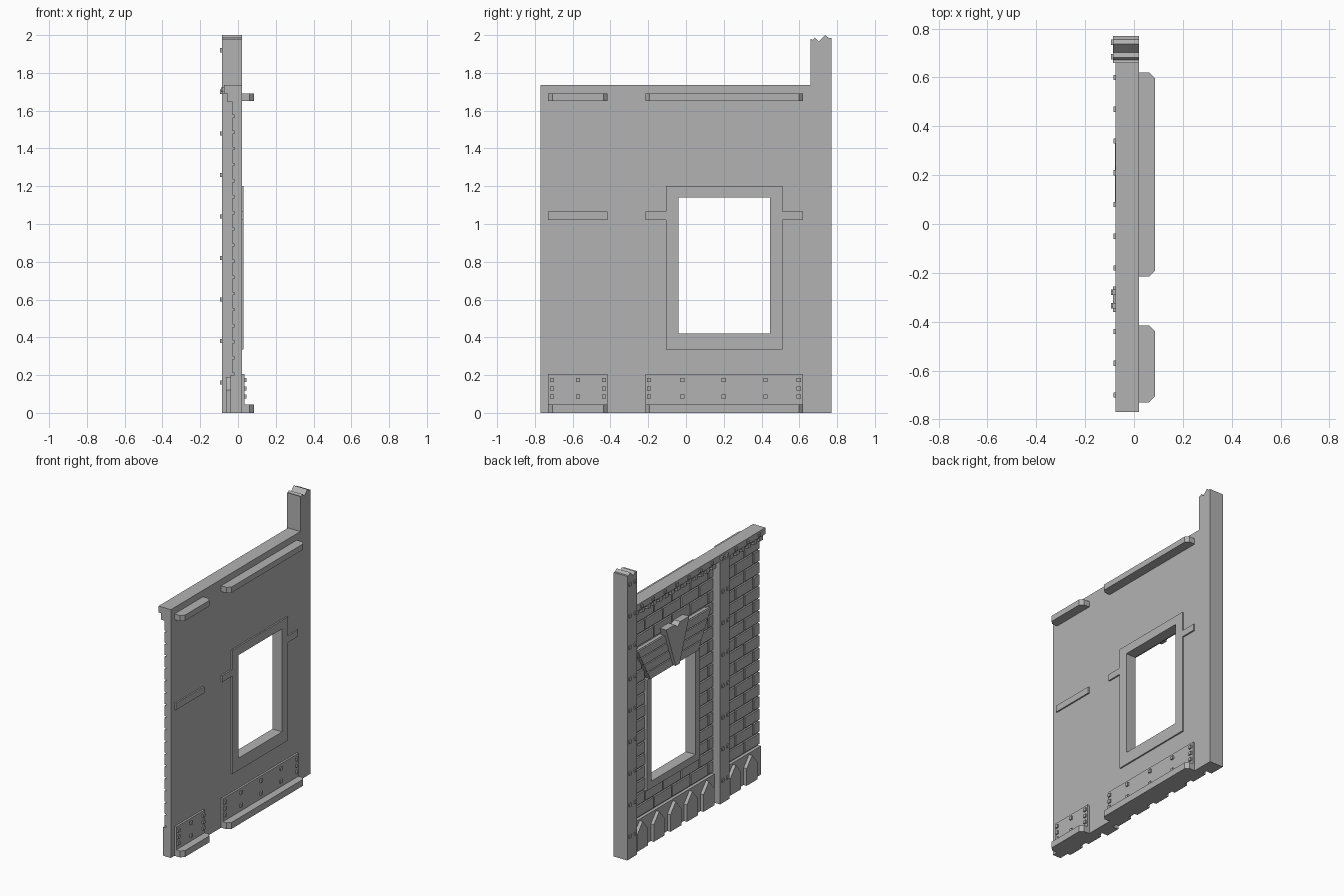
import bpy, bmesh

if "Cube" in bpy.data.objects:
    bpy.data.objects.remove(bpy.data.objects["Cube"])

stone = bpy.data.materials.new("grey_stone")
stone.diffuse_color = (0.45, 0.45, 0.45, 1)
stone.use_nodes = True
stone.node_tree.nodes["Principled BSDF"].inputs["Base Color"].default_value = stone.diffuse_color


def finish(name, bm):
    bmesh.ops.recalc_face_normals(bm, faces=bm.faces)
    me = bpy.data.meshes.new(name)
    bm.to_mesh(me)
    bm.free()
    me.materials.append(stone)
    ob = bpy.data.objects.new(name, me)
    bpy.context.collection.objects.link(ob)
    return ob


def add_prism(bm, pts, lo, hi, axis="x"):
    """Extrude a (y, z) outline along x, or an (x, y) outline along z."""
    put = (lambda p, d: (d, p[0], p[1])) if axis == "x" else (lambda p, d: (p[0], p[1], d))
    a = [bm.verts.new(put(p, lo)) for p in pts]
    b = [bm.verts.new(put(p, hi)) for p in pts]
    bm.faces.new(a)
    bm.faces.new(b[::-1])
    n = len(pts)
    for i in range(n):
        j = (i + 1) % n
        bm.faces.new((a[i], a[j], b[j], b[i]))


def add_box(bm, x0, x1, y0, y1, z0, z1):
    add_prism(bm, [(y0, z0), (y1, z0), (y1, z1), (y0, z1)], x0, x1)


def rect(y0, y1, z0, z1):
    return [(y0, z0), (y1, z0), (y1, z1), (y0, z1)]


def ring(name, outer, inner, x0, x1):
    """Rectangular slab with a rectangular hole."""
    bm = bmesh.new()
    loops = [[bm.verts.new((x, y, z)) for y, z in r]
             for x, r in ((x0, outer), (x1, outer), (x1, inner), (x0, inner))]
    for k in range(4):
        p, q = loops[k], loops[(k + 1) % 4]
        for i in range(4):
            j = (i + 1) % 4
            bm.faces.new((p[i], p[j], q[j], q[i]))
    return finish(name, bm)


OPENING = rect(-0.04, 0.445, 0.42, 1.14)
TABS = [(-0.73, -0.415), (-0.215, 0.62)]
POST_Y, END_Y, CAP_Z = 0.66, 0.77, 1.735
PIL0, PIL1 = -0.36, -0.255

# Wall panel and window surrounds
ring("wall_panel", rect(-END_Y, POST_Y, 0, CAP_Z), OPENING, -0.018, 0.02)
ring("inner_window_frame", rect(-0.105, 0.51, 0.335, 1.2), OPENING, 0.02, 0.03)
ring("outer_window_frame", rect(-0.09, 0.495, 0.37, 1.145), OPENING, -0.045, -0.018)

# Corner post with a broken top
bm = bmesh.new()
add_prism(bm, [(POST_Y, 0), (END_Y, 0), (END_Y, 1.985), (0.755, 1.985), (0.737, 2.0),
               (0.703, 1.965), (0.682, 1.987), (0.672, 1.975), (POST_Y, 1.98)], -0.085, 0.02)
finish("corner_post", bm)

# Pilaster
bm = bmesh.new()
add_box(bm, -0.085, -0.018, PIL0, PIL1, 0, 1.69)
finish("pilaster", bm)

# Stepped cap with small teeth below it
bm = bmesh.new()
add_box(bm, -0.075, -0.018, -END_Y, POST_Y, 1.69, CAP_Z)
add_box(bm, -0.05, -0.018, -END_Y, POST_Y, 1.665, 1.69)
for i in range(22):
    y = -END_Y + i * 0.065
    if y + 0.035 < PIL0 or y > PIL1:
        add_box(bm, -0.055, -0.018, y, y + 0.035, 1.645, 1.69)
finish("wall_cap", bm)

# Rivets on post, pilaster and cap
bm = bmesh.new()
s = 0.011
for row in range(9):
    z = 0.16 + row * 0.22
    cols = [0.685, 0.745] + ([-0.28, -0.335] if row < 7 else [])
    for y in cols:
        add_box(bm, -0.094, -0.085, y - s, y + s, z - s, z + s)
for i in range(11):
    y = 0.6 - i * 0.13
    if not PIL0 < y < PIL1:
        add_box(bm, -0.083, -0.075, y - s, y + s, 1.70, 1.722)
for y in (-0.28, -0.335):
    add_box(bm, -0.09, -0.075, y - s, y + s, 1.70, 1.722)
finish("outer_rivets", bm)


# Brick courses, clipped around the pilaster, window and lintel
def spans(zc):
    if 0.35 < zc < 1.145:
        lo, hi = -0.09, 0.495
    elif 1.145 <= zc < 1.4:
        f = (zc - 1.145) / 0.245
        lo, hi = -0.06 - 0.14 * f, 0.47 + 0.13 * f
    else:
        return [(-END_Y, PIL0), (PIL1, POST_Y)]
    return [(-END_Y, PIL0), (PIL1, lo), (hi, POST_Y)]


bm = bmesh.new()
H, L, G = 0.0853, 0.2, 0.012
for r in range(17):
    z = 0.2 + r * H
    for a, b in spans(z + H / 2):
        start = -1.0 + (r % 2) * L / 2
        for k in range(10):
            y0, y1 = max(a, start + k * L), min(b, start + (k + 1) * L - G)
            if y1 - y0 > 0.015:
                add_box(bm, -0.029, -0.018, y0, y1, z + G, z + H)
finish("bricks", bm)

# Splayed lintel in four courses on a backing, with a keystone
bm = bmesh.new()


def splay(z0, z1, x):
    e = lambda z: 0.14 * (z - 1.145) / 0.245
    add_prism(bm, [(-0.06 - e(z0), z0), (0.47 + e(z0), z0),
                   (0.47 + e(z1), z1), (-0.06 - e(z1), z1)], x, -0.018)


splay(1.145, 1.39, -0.044)
for i in range(4):
    splay(1.145 + i * 0.0625, 1.2 + i * 0.0625, -0.055)
finish("lintel", bm)
bm = bmesh.new()
add_prism(bm, [(0.18, 1.15), (0.225, 1.15), (0.33, 1.44), (0.235, 1.44),
               (0.205, 1.415), (0.175, 1.44), (0.075, 1.44)], -0.078, -0.018)
finish("keystone", bm)

# Plinth and pointed pickets
bm = bmesh.new()
add_box(bm, -0.04, -0.018, -END_Y, PIL0, 0, 0.2)
add_box(bm, -0.04, -0.018, PIL1, POST_Y, 0, 0.2)
finish("plinth", bm)
bm = bmesh.new()
for c in [0.568 - i * 0.183 for i in range(5)] + [-0.46, -0.64]:
    add_prism(bm, [(c - 0.06, 0), (c + 0.06, 0), (c + 0.06, 0.12),
                   (c, 0.19), (c - 0.06, 0.12)], -0.063, -0.04)
finish("pickets", bm)

# Inner ledges with clipped corners
bm = bmesh.new()
for y0, y1 in TABS:
    outline = [(0.02, y0), (0.062, y0), (0.085, y0 + 0.023),
               (0.085, y1 - 0.023), (0.062, y1), (0.02, y1)]
    for z0, z1 in ((0, 0.045), (1.65, 1.69)):
        add_prism(bm, outline, z0, z1, "z")
finish("ledges", bm)

# Inner base plates, their rivets, and the thin middle strips
bm = bmesh.new()
for y0, y1 in TABS:
    add_box(bm, 0.02, 0.034, y0, y1, 0.045, 0.205)
finish("base_plates", bm)
bm = bmesh.new()
for cols in ([-0.71, -0.572, -0.435], [-0.195, -0.02, 0.2, 0.42, 0.597]):
    for y in cols:
        for z in (0.175, 0.13, 0.086):
            if z != 0.13 or y in (cols[0], cols[-1]):
                add_box(bm, 0.034, 0.044, y - s, y + s, z - s, z + s)
finish("plate_rivets", bm)
bm = bmesh.new()
for y0, y1 in (TABS[0], (-0.215, -0.105), (0.51, 0.62)):
    add_box(bm, 0.02, 0.03, y0, y1, 1.02, 1.065)
finish("middle_strips", bm)
